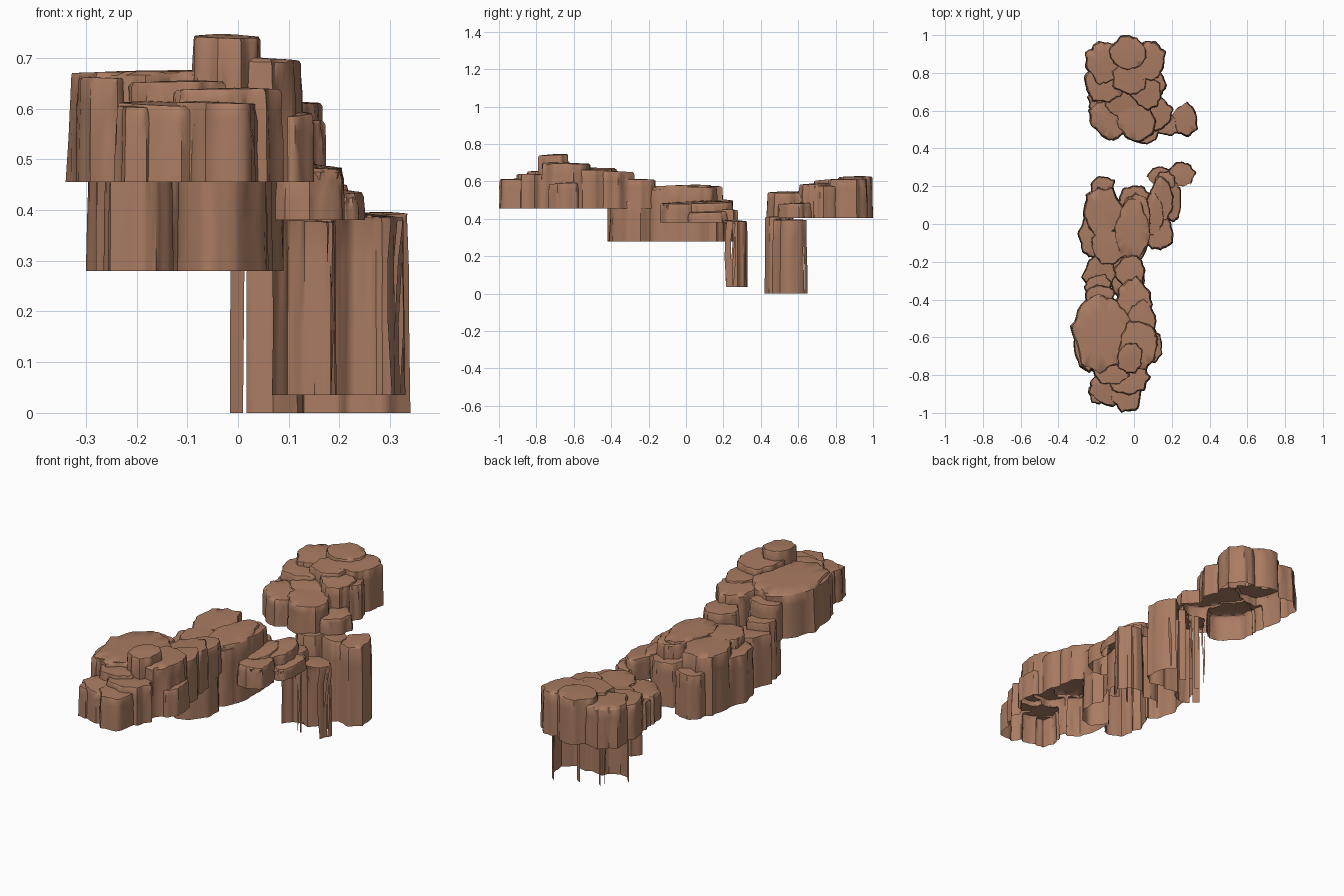
import bpy, bmesh, math, random
from mathutils import Vector

if "Cube" in bpy.data.objects:
    bpy.data.objects.remove(bpy.data.objects["Cube"])

rng = random.Random(11)
rock = bpy.data.materials.new("sandstone_brown")
rock.diffuse_color = (0.40, 0.20, 0.122, 1)
rock.use_nodes = True
rock.node_tree.nodes["Principled BSDF"].inputs["Base Color"].default_value = rock.diffuse_color
N = 40


def outline():
    """Irregular angular outline with notches and scallops, fitted to -1..1 on both axes."""
    k = rng.choice((7, 8, 9))
    a0 = rng.uniform(0, 6.28)
    corners = []
    for i in range(k):
        a = a0 + (i + rng.uniform(-.22, .22)) * 2 * math.pi / k
        r = rng.uniform(.84, 1.1)
        corners.append((r * math.cos(a), r * math.sin(a)))
    pts = []
    ph = rng.uniform(0, 6.28)
    for i in range(N):
        t = i * k / N
        j, f = int(t), t - int(t)
        p, q = corners[j % k], corners[(j + 1) % k]
        s = 1 + rng.uniform(-.03, .03) + .03 * math.sin(9 * i * 2 * math.pi / N + ph)
        pts.append(((p[0] + (q[0] - p[0]) * f) * s, (p[1] + (q[1] - p[1]) * f) * s))
    x0, x1 = min(p[0] for p in pts), max(p[0] for p in pts)
    y0, y1 = min(p[1] for p in pts), max(p[1] for p in pts)
    return [(2 * (x - x0) / (x1 - x0) - 1, 2 * (y - y0) / (y1 - y0) - 1) for x, y in pts]


def column(x, y, rx, ry, bottom, top):
    """One closed rock column: ragged walls, slight taper, worn rim and uneven top."""
    bm = bmesh.new()
    pts = outline()
    h = top - bottom
    tilt = (rng.uniform(-.004, .004), rng.uniform(-.004, .004))
    low = bottom - .03 - rng.uniform(0, .02)
    # (scale, height, wall noise)
    rings = [(1, low, 0), (1, bottom, 0), (.985, bottom + h * .4, .022),
             (.965, bottom + h * .75, .03), (.945, top - .010, .03),
             (.905, top - .003, .025), (.5, top - .001, .01)]
    prev = None
    for s, z, n in rings:
        ring = []
        for px, py in pts:
            t = s + rng.uniform(-n, n)
            dz = tilt[0] * px + tilt[1] * py if z > top - .02 else 0
            ring.append(bm.verts.new((x + px * rx * t, y + py * ry * t, z + dz)))
        if prev:
            for i in range(N):
                j = (i + 1) % N
                bm.faces.new((prev[i], prev[j], ring[j], ring[i]))
        else:
            bm.faces.new(ring[::-1])
        prev = ring
    tip = bm.verts.new((x, y, top))
    for i in range(N):
        bm.faces.new((prev[i], prev[(i + 1) % N], tip))
    bmesh.ops.triangulate(bm, faces=bm.faces[:])
    me = bpy.data.meshes.new("column")
    bm.to_mesh(me)
    bm.free()
    ob = bpy.data.objects.new("column", me)
    bpy.context.collection.objects.link(ob)
    return ob


def buried(p, others):
    """True where a point lies well inside a column of a neighbouring cluster."""
    for bottom, specs in others:
        for x, y, rx, ry, top in specs:
            if bottom < p.z < top - .01 and ((p.x - x) / rx) ** 2 + ((p.y - y) / ry) ** 2 < .66:
                return True
    return False


def cluster(name, bottom, specs, others=(), open_side=None):
    """Fuse columns into one shell, cut it open at its flat base, drop buried or open walls."""
    cols = [column(x, y, rx, ry, bottom, top) for x, y, rx, ry, top in specs]
    for c in cols[1:]:
        m = cols[0].modifiers.new("union", 'BOOLEAN')
        m.operation, m.solver, m.object = 'UNION', 'EXACT', c
    dg = bpy.context.evaluated_depsgraph_get()
    me = bpy.data.meshes.new_from_object(cols[0].evaluated_get(dg))
    for c in cols:
        bpy.data.objects.remove(c)
    bm = bmesh.new()
    bm.from_mesh(me)
    bmesh.ops.bisect_plane(bm, geom=bm.verts[:] + bm.edges[:] + bm.faces[:], dist=1e-5,
                           plane_co=(0, 0, bottom), plane_no=(0, 0, 1), clear_inner=True)
    bm.normal_update()
    gone = [f for f in bm.faces if all(buried(v.co, others) for v in f.verts)
            or (open_side and abs(f.normal.z) < .5 and f.normal.dot(Vector(open_side)) > .3)]
    bmesh.ops.delete(bm, geom=gone, context='FACES')
    bm.to_mesh(me)
    bm.free()
    me.materials.clear()
    me.materials.append(rock)
    ob = bpy.data.objects.new(name, me)
    bpy.context.collection.objects.link(ob)
    bpy.ops.object.select_all(action='DESELECT')
    ob.select_set(True)
    bpy.context.view_layer.objects.active = ob
    bpy.ops.object.shade_smooth_by_angle(angle=math.radians(42))


# Each column: x, y, half width, half depth, top height
front = (.455, [
    (-.175, -.58, .165, .22, .675), (.0, -.40, .10, .13, .655),
    (.02, -.64, .11, .135, .70), (-.022, -.71, .07, .085, .745),
    (-.12, -.77, .10, .085, .655), (-.02, -.81, .11, .10, .64),
    (-.14, -.87, .105, .10, .612), (-.045, -.895, .085, .105, .614),
    (.095, -.65, .055, .085, .59), (-.25, -.64, .07, .15, .66),
    (-.025, -.26, .085, .10, .61), (-.18, -.40, .08, .08, .64),
    (.04, -.51, .08, .12, .665), (-.19, -.89, .05, .065, .607),
])
middle = (.28, [
    (-.01, -.02, .10, .17, .58), (-.16, .06, .11, .14, .572),
    (-.165, .185, .065, .07, .50), (-.215, -.06, .085, .12, .52),
    (-.185, -.25, .095, .11, .53), (-.12, -.12, .11, .10, .568),
    (-.19, -.34, .075, .08, .57), (.0, .13, .085, .075, .50),
    (-.04, -.28, .10, .13, .50), (.015, .05, .075, .12, .574), (-.01, -.13, .08, .09, .56),
])
shelf = (.38, [
    (.14, .13, .07, .125, .49), (.20, .12, .05, .11, .44),
    (.125, -.03, .085, .11, .485), (.10, .05, .06, .12, .495), (.17, .23, .05, .05, .45),
])
back = (.405, [
    (-.035, .905, .105, .095, .628), (.08, .86, .09, .11, .615),
    (-.15, .85, .11, .12, .60), (-.155, .74, .11, .10, .575),
    (.06, .69, .085, .09, .59), (-.02, .78, .10, .10, .61),
    (-.13, .56, .115, .12, .54), (.01, .54, .11, .11, .545),
    (.12, .58, .09, .09, .485), (.085, .75, .09, .10, .575),
    (-.05, .65, .11, .09, .55), (-.16, .64, .09, .09, .536),
])
cluster("front_plateau", *front, others=[middle])
cluster("middle_plateau", *middle, others=[front, shelf])
cluster("side_shelf", *shelf, others=[middle])
cluster("back_plateau", *back)

# Pillars under the ledges; their sides facing the ledges are open
cluster("low_pillar", .035, [
    (.255, .262, .075, .068, .392), (.135, .25, .068, .055, .382),
], open_side=(-.35, -.94, 0))
cluster("tall_pillar", 0, [
    (.26, .555, .08, .095, .395), (.06, .50, .08, .08, .41),
    (.165, .53, .07, .065, .40),
], others=[back], open_side=(-.8, .6, 0))
